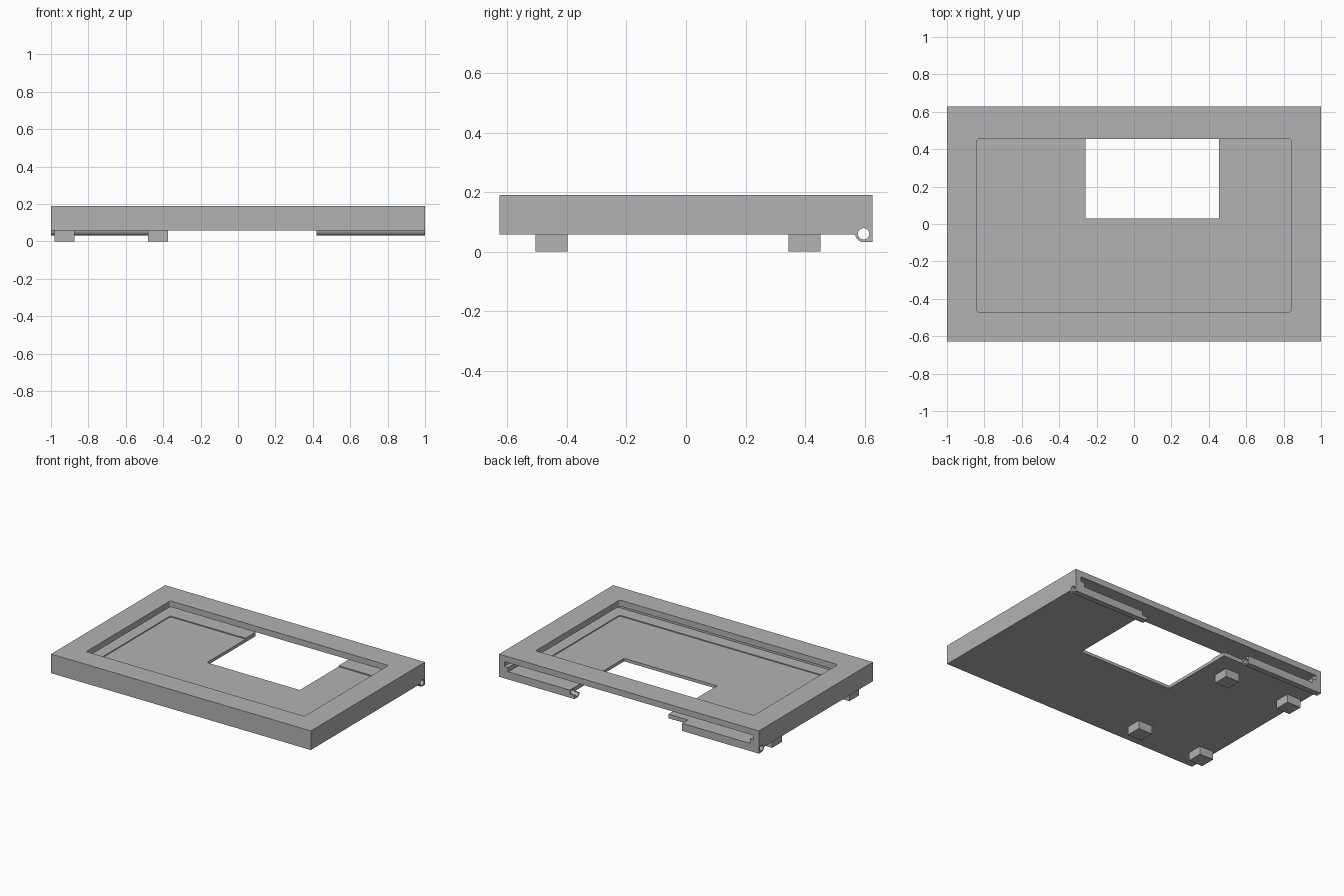
import bpy
import bmesh
import math

if "Cube" in bpy.data.objects:
    bpy.data.objects.remove(bpy.data.objects["Cube"], do_unlink=True)

grey = bpy.data.materials.new("plain grey")
grey.use_nodes = True
grey.diffuse_color = (0.45, 0.45, 0.45, 1)
grey.node_tree.nodes["Principled BSDF"].inputs["Base Color"].default_value = grey.diffuse_color


def prism(name, points, place, depth):
    """Extrude a 2D outline: place turns each point into 3D, depth is the offset."""
    bm = bmesh.new()
    face = bm.faces.new([bm.verts.new(place(a, b)) for a, b in points])
    new = bmesh.ops.extrude_face_region(bm, geom=[face])["geom"]
    bmesh.ops.translate(bm, vec=depth, verts=[v for v in new if isinstance(v, bmesh.types.BMVert)])
    bmesh.ops.recalc_face_normals(bm, faces=bm.faces)
    mesh = bpy.data.meshes.new(name)
    bm.to_mesh(mesh)
    bm.free()
    mesh.materials.append(grey)
    obj = bpy.data.objects.new(name, mesh)
    bpy.context.collection.objects.link(obj)
    return obj


def box(name, x, y, z):
    corners = [(x[0], y[0]), (x[1], y[0]), (x[1], y[1]), (x[0], y[1])]
    return prism(name, corners, lambda a, b: (a, b, z[0]), (0, 0, z[1] - z[0]))


def arc(cx, cy, r, start, end, steps):
    angles = [math.radians(start + (end - start) * i / steps) for i in range(steps + 1)]
    return [(cx + r * math.cos(t), cy + r * math.sin(t)) for t in angles]


def cut(target, cutter):
    """Subtract the cutter, bake the result and drop the cutter."""
    cutter.hide_render = True
    mod = target.modifiers.new("cut", "BOOLEAN")
    mod.operation = "DIFFERENCE"
    mod.solver = "EXACT"
    mod.object = cutter
    bpy.context.view_layer.update()
    graph = bpy.context.evaluated_depsgraph_get()
    baked = bpy.data.meshes.new_from_object(target.evaluated_get(graph))
    target.modifiers.clear()
    target.data = baked
    bpy.data.objects.remove(cutter, do_unlink=True)


BACK, BOTTOM, TOP = 0.627, 0.057, 0.19
PIN_Y, PIN_Z = 0.597, 0.06

# Frame body with a stepped tray slot that opens at the back
frame = box("frame_body", (-1, 1), (-BACK, BACK), (BOTTOM, TOP))
cut(frame, box("wide_slot", (-0.96, 0.96), (-0.58, 0.7), (0.115, 0.148)))
cut(frame, box("narrow_slot", (-0.93, 0.93), (-0.56, 0.7), (0.085, 0.13)))

# Window with slightly rounded corners, leaving a shallow recess in the floor
r = 0.012
x0, x1, y0, y1 = -0.84, 0.84, -0.47, 0.455
outline = (arc(x1 - r, y1 - r, r, 0, 90, 4) + arc(x0 + r, y1 - r, r, 90, 180, 4)
           + arc(x0 + r, y0 + r, r, 180, 270, 4) + arc(x1 - r, y0 + r, r, 270, 360, 4))
cut(frame, prism("window", outline, lambda a, b: (a, b, 0.078), (0, 0, 0.2)))

# Floor opening and the gap between the hinge halves
cut(frame, box("floor_opening", (-0.26, 0.455), (0.03, 0.7), (0, 0.1)))
cut(frame, box("hinge_gap", (-0.41, 0.42), (0.565, 0.7), (0, 0.1)))


def pin_hole():
    return prism("pin_hole", arc(PIN_Y, PIN_Z, 0.019, 0, 345, 23),
                 lambda a, b: (-1.1, a, b), (2.2, 0, 0))


cut(frame, pin_hole())

# Hinge knuckles under the back edge: round at the front, square at the back
knuckle = arc(PIN_Y, PIN_Z, 0.028, 186, 270, 8)
knuckle += [(BACK, PIN_Z - 0.028), (BACK, BOTTOM)]
for name, start, end in (("right_hinge", -1, -0.41), ("left_hinge", 0.42, 1)):
    hinge = prism(name, knuckle, lambda a, b: (start, a, b), (end - start, 0, 0))
    cut(hinge, pin_hole())

# Four square feet
for side, fx in (("outer", -0.98), ("inner", -0.48)):
    for end, fy in (("front", -0.505), ("back", 0.345)):
        box(f"{end}_{side}_foot", (fx, fx + 0.107), (fy, fy + 0.107), (0, BOTTOM))
